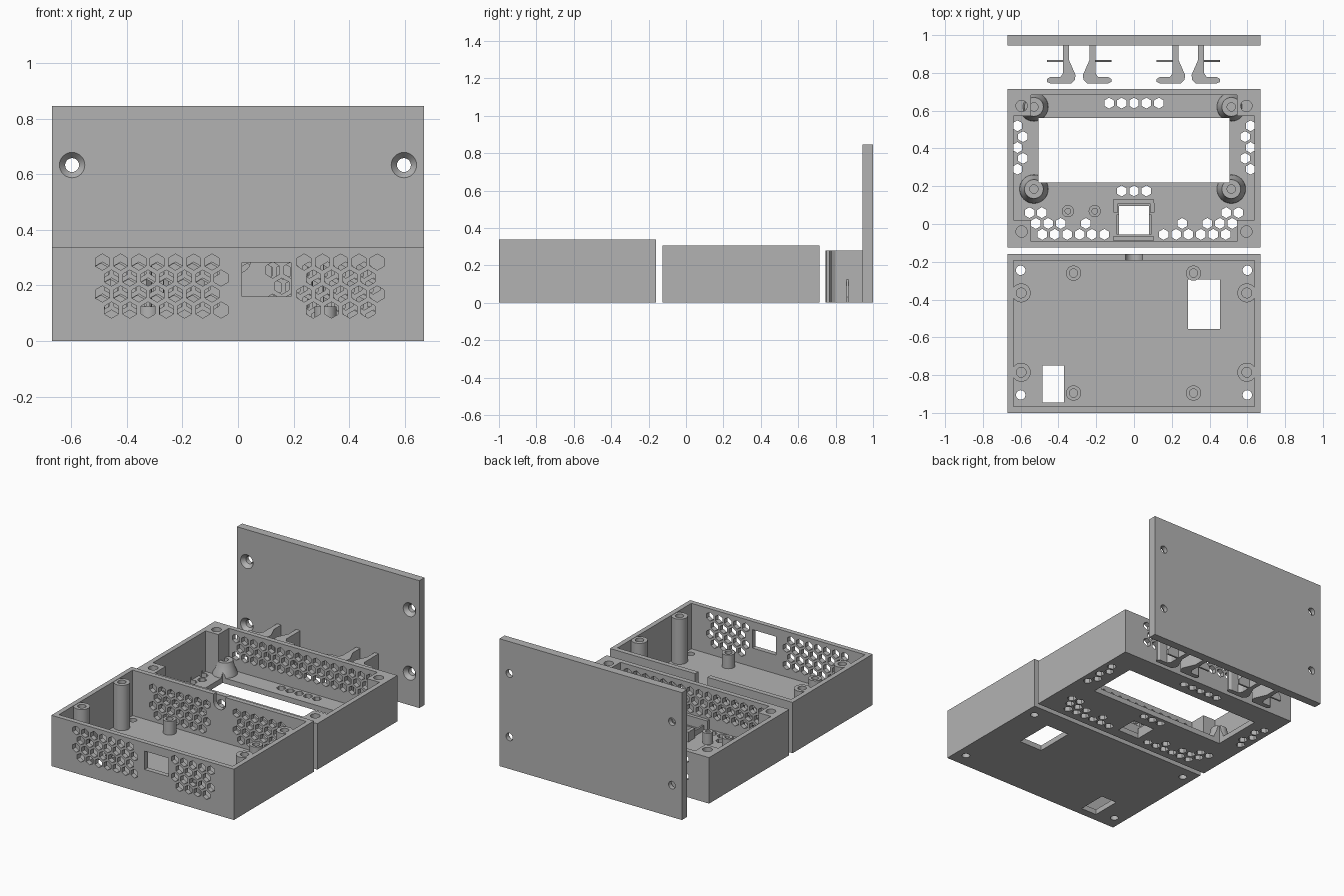
import bpy, bmesh, math
from mathutils import Vector

if "Cube" in bpy.data.objects:
    bpy.data.objects.remove(bpy.data.objects["Cube"])

grey = bpy.data.materials.new("grey_plastic")
grey.diffuse_color = (0.45, 0.45, 0.45, 1)
grey.use_nodes = True
grey.node_tree.nodes["Principled BSDF"].inputs["Base Color"].default_value = grey.diffuse_color


def prism(bm, pts, axis, lo, hi):
    """Extrude a 2D outline along x, y or z."""
    def at(p, h):
        return {"x": (h, p[0], p[1]), "y": (p[0], h, p[1]), "z": (p[0], p[1], h)}[axis]
    n = len(pts)
    a = [bm.verts.new(at(p, lo)) for p in pts]
    b = [bm.verts.new(at(p, hi)) for p in pts]
    faces = [bm.faces.new(a), bm.faces.new(b[::-1])]
    for i in range(n):
        faces.append(bm.faces.new((a[i], b[i], b[(i + 1) % n], a[(i + 1) % n])))
    bmesh.ops.recalc_face_normals(bm, faces=faces)


def rect(x0, x1, y0, y1):
    return [(x0, y0), (x1, y0), (x1, y1), (x0, y1)]


def ngon(x, y, r, n=24):
    return [(x + r * math.sin(2 * math.pi * i / n), y + r * math.cos(2 * math.pi * i / n)) for i in range(n)]


def lathe(bm, x, y, profile, n=32):
    """Revolve a closed (radius, height) loop about a vertical axis."""
    rings = [[bm.verts.new((x + r * math.cos(2 * math.pi * i / n), y + r * math.sin(2 * math.pi * i / n), z))
              for i in range(n)] for r, z in profile]
    faces = []
    for k in range(len(rings)):
        a, b = rings[k], rings[(k + 1) % len(rings)]
        for i in range(n):
            j = (i + 1) % n
            faces.append(bm.faces.new((a[i], a[j], b[j], b[i])))
    bmesh.ops.recalc_face_normals(bm, faces=faces)


def tube(bm, x, y, ro, ri, z0, z1):
    lathe(bm, x, y, [(ro, z0), (ro, z1), (ri, z1), (ri, z0)])


def make(name, bm, smooth=True):
    me = bpy.data.meshes.new(name)
    bm.to_mesh(me)
    bm.free()
    ob = bpy.data.objects.new(name, me)
    bpy.context.collection.objects.link(ob)
    me.materials.append(grey)
    return ob


def cut(ob, *cutters):
    for bm in cutters:
        c = make("cutter", bm)
        m = ob.modifiers.new("cut", "BOOLEAN")
        m.operation, m.solver, m.object = "DIFFERENCE", "EXACT", c
        bpy.context.view_layer.objects.active = ob
        bpy.ops.object.modifier_apply(modifier="cut")
        bpy.data.objects.remove(c)


def smooth(ob):
    bpy.ops.object.select_all(action="DESELECT")
    ob.select_set(True)
    bpy.context.view_layer.objects.active = ob
    bpy.ops.object.shade_smooth_by_angle(angle=math.radians(30))


P, R = 0.0657, 0.029      # vent pitch and hexagon radius
W, FL = 0.035, 0.035      # wall and floor thickness


def vents(bm, x0, counts, z0, y0, y1, shift=P / 2):
    """Staggered rows of hexagons through a wall, top row first."""
    for r, n in enumerate(counts):
        for i in range(n):
            prism(bm, ngon(x0 + i * P + (r % 2) * shift, z0 - r * 0.0575, R, 6), "y", y0, y1)


# ---- rear case: open tray at the front of the layout
bm = bmesh.new()
prism(bm, rect(-0.67, 0.67, -1, -0.16), "z", 0, 0.337)
rear_case = make("rear_case", bm)
cavity, holes = bmesh.new(), bmesh.new()
prism(cavity, rect(-0.638, 0.638, -0.967, -0.193), "z", FL, 0.5)
prism(holes, rect(0.285, 0.455, -0.555, -0.295), "z", -0.1, 0.1)
prism(holes, rect(-0.485, -0.37, -0.945, -0.75), "z", -0.1, 0.1)
for x in (-0.6, 0.6):
    for y in (-0.905, -0.245):
        prism(holes, ngon(x, y, 0.025), "z", -0.1, 0.1)
# front wall vents and port
prism(holes, rect(0.015, 0.19, 0.16, 0.282), "y", -1.1, -0.95)
vents(holes, -0.488, (7, 7, 7, 7), 0.284, -1.1, -0.95)
vents(holes, 0.238, (5, 4, 5, 4), 0.284, -1.1, -0.95)
# back wall vents and cable notch
vents(holes, -0.488, (7, 6, 7, 6), 0.255, -0.21, -0.14)
vents(holes, 0.125, (6, 6, 6, 6), 0.255, -0.21, -0.14)
arc = [(0.045 * math.cos(t * math.pi / 12), 0.29 - 0.045 * math.sin(t * math.pi / 12)) for t in range(13)]
prism(holes, arc + [(-0.045, 0.5), (0.045, 0.5)], "y", -0.21, -0.14)
cut(rear_case, cavity, holes)
smooth(rear_case)

# screw columns and board standoffs of the rear case
bm = bmesh.new()
for x in (-0.597, 0.597):
    for y in (-0.785, -0.365):
        tube(bm, x, y, 0.05, 0.026, FL - 0.005, 0.335)
smooth(make("screw_columns", bm))
bm = bmesh.new()
for x in (-0.32, 0.315):
    for y in (-0.895, -0.26):
        tube(bm, x, y, 0.04, 0.022, FL - 0.005, 0.125)
smooth(make("board_standoffs", bm))

# ---- front bezel: tray with display opening and solid corners
bm = bmesh.new()
prism(bm, rect(-0.67, 0.67, -0.125, 0.715), "z", 0, 0.305)
bezel = make("display_bezel", bm)
cavity, holes = bmesh.new(), bmesh.new()
quarter = [(0.545, 0.682), (0.545, 0.572), (0.638, 0.572), (0.638, 0.02), (0.545, 0.02), (0.545, -0.092)]
prism(cavity, quarter + [(-x, y) for x, y in reversed(quarter)], "z", FL, 0.5)
prism(holes, rect(-0.505, 0.505, 0.22, 0.56), "z", -0.1, 0.2)
prism(holes, rect(-0.08, 0.08, -0.055, 0.095), "z", -0.1, 0.1)
for x in (-0.595, 0.595):
    for y in (-0.04, 0.625):
        prism(holes, ngon(x, y, 0.03), "z", 0.09, 0.5)
# floor vents
spots = [(i * P, 0.64) for i in range(-2, 3)] + [(i * P, 0.175) for i in (-1, 0, 1)]
for s in (-1, 1):
    spots += [(s * (0.617 if i % 2 == 0 else 0.588), 0.52 - i * 0.0575) for i in range(5)]
    spots += [(s * x, 0.06) for x in (0.488, 0.553)]
    spots += [(s * x, 0.003) for x in (0.255, 0.388, 0.455, 0.52)]
    spots += [(s * (0.157 + i * P), -0.055) for i in range(6)]
for x, y in spots:
    prism(holes, ngon(x, y, R, 6), "z", -0.1, FL + 0.02)
# wall vents, front and back
for y0, y1 in ((-0.14, -0.08), (0.67, 0.73)):
    vents(holes, -7.5 * P, (16, 15, 16), 0.25, y0, y1)
cut(bezel, cavity, holes)
smooth(bezel)

# flared display bosses, trimmed at the display opening
bm, trim = bmesh.new(), bmesh.new()
for x in (-0.53, 0.515):
    for y in (0.185, 0.62):
        lathe(bm, x, y, [(0.077, FL - 0.005), (0.074, 0.05), (0.06, 0.08), (0.05, 0.125),
                         (0.022, 0.125), (0.022, FL - 0.005)])
prism(trim, rect(-0.505, 0.505, 0.22, 0.56), "z", -0.1, 0.3)
bosses = make("display_bosses", bm)
cut(bosses, trim)
smooth(bosses)

# small pegs and button guide
bm = bmesh.new()
for x in (-0.35, -0.208):
    tube(bm, x, 0.068, 0.032, 0.015, FL - 0.005, 0.11)
smooth(make("sensor_pegs", bm))
bm = bmesh.new()
for y0, y1 in ((0.108, 0.13), (-0.088, -0.066)):
    prism(bm, rect(-0.11, 0.107, y0, y1), "z", FL - 0.005, 0.1)
for s in (-1, 1):
    prism(bm, rect(s * 0.085, s * 0.108, 0.06, 0.11), "z", FL - 0.005, 0.1)
    prism(bm, rect(s * 0.08, s * 0.092, -0.055, 0.05), "z", FL - 0.005, 0.07)
make("button_guide", bm)

# ---- upright back plate with countersunk holes
bm = bmesh.new()
prism(bm, rect(-0.67, 0.67, 0.945, 1.0), "z", 0, 0.845)
plate = make("back_plate", bm)
holes = bmesh.new()
for x in (-0.597, 0.597):
    for z in (0.212, 0.633):
        prof = [(0.0, 0.94), (0.05, 0.94), (0.025, 0.97), (0.025, 1.05), (0.0, 1.05)]
        rings = [[holes.verts.new((x + r * math.cos(i * math.pi / 12), y, z + r * math.sin(i * math.pi / 12)))
                  for i in range(24)] for r, y in prof[1:4]]
        fs = [holes.faces.new(rings[0]), holes.faces.new(rings[2][::-1])]
        for a, b in zip(rings, rings[1:]):
            fs += [holes.faces.new((a[i], b[i], b[(i + 1) % 24], a[(i + 1) % 24])) for i in range(24)]
        bmesh.ops.recalc_face_normals(holes, faces=fs)
cut(plate, holes)
smooth(plate)

# hooked holder clips: stem, wedge and rounded foot in one outline, plus a thin rib
bm = bmesh.new()
outline = [(0.015, 0.95), (0.015, 0.87), (0.05, 0.79), (0.048, 0.765), (0.03, 0.745), (-0.085, 0.745),
           (-0.1, 0.752), (-0.1, 0.768), (-0.085, 0.777), (-0.03, 0.777), (-0.015, 0.8), (-0.015, 0.95)]
for x, s in ((-0.36, 1), (-0.22, -1), (0.22, 1), (0.355, -1)):
    prism(bm, [(x + s * u, v) for u, v in outline], "z", 0, 0.28)
    prism(bm, [(x, 0), (x - s * 0.1, 0), (x - s * 0.1, 0.03), (x, 0.14)], "y", 0.857, 0.869)
smooth(make("holder_clips", bm))
